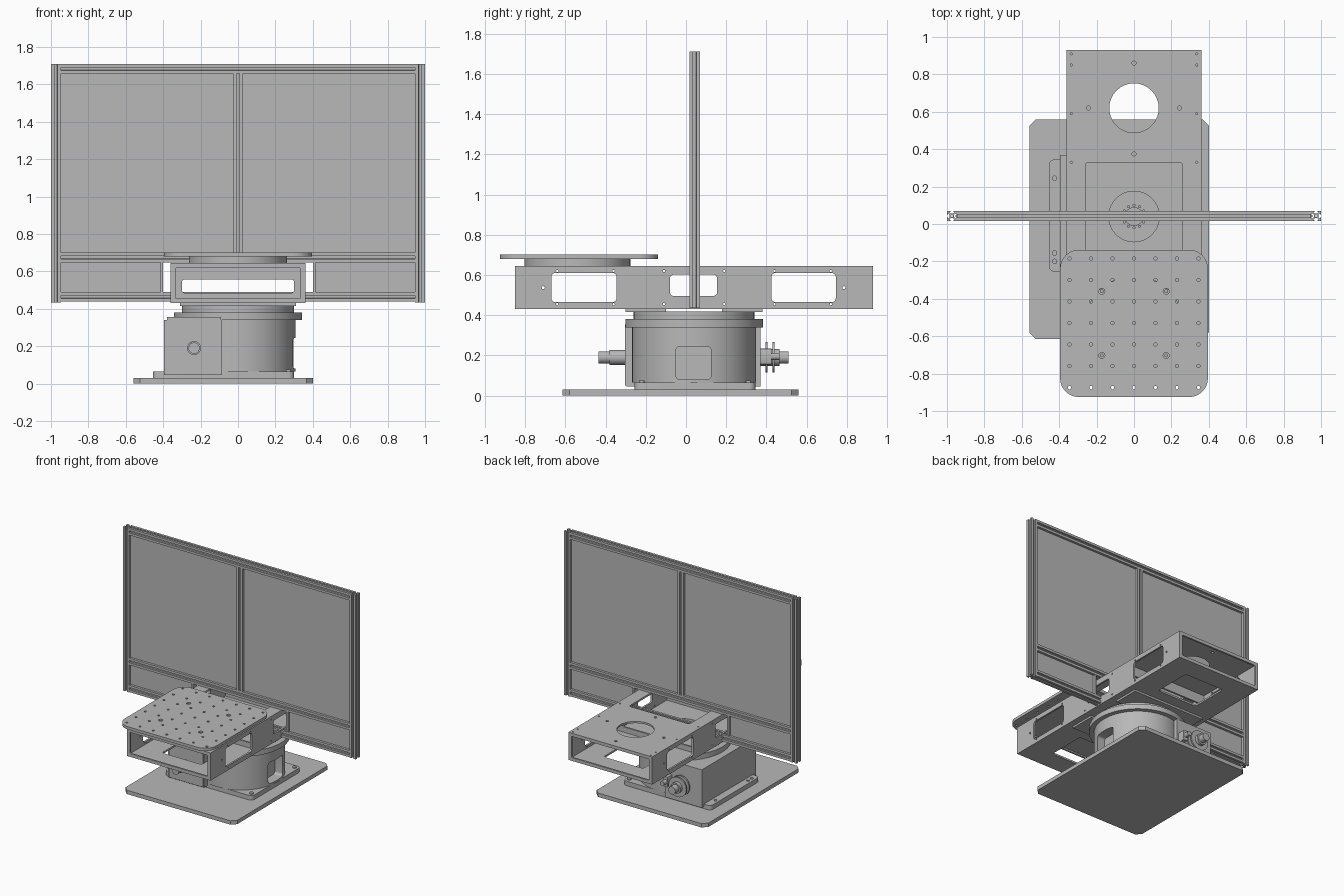
import bpy, bmesh
from math import sin, cos, pi
from mathutils import Matrix

if "Cube" in bpy.data.objects:
    bpy.data.objects.remove(bpy.data.objects["Cube"], do_unlink=True)

grey = bpy.data.materials.new("machined_grey")
grey.use_nodes = True
grey.diffuse_color = (0.48, 0.48, 0.48, 1)
grey.node_tree.nodes["Principled BSDF"].inputs["Base Color"].default_value = grey.diffuse_color

AXES = {
    "z": Matrix.Identity(3),
    "x": Matrix(((0, 0, 1), (1, 0, 0), (0, 1, 0))),
    "y": Matrix(((1, 0, 0), (0, 0, -1), (0, 1, 0))),
}


def circle(u, v, r, n=48):
    return [(u + r * cos(2 * pi * i / n), v + r * sin(2 * pi * i / n)) for i in range(n)]


def rect(u0, u1, v0, v1, r=0.0, n=6):
    """Rectangle outline; r rounds the corners, n = 1 gives a chamfer."""
    if r == 0:
        return [(u0, v0), (u1, v0), (u1, v1), (u0, v1)]
    pts = []
    for k, (u, v) in enumerate([(u1 - r, v1 - r), (u0 + r, v1 - r), (u0 + r, v0 + r), (u1 - r, v0 + r)]):
        for i in range(n + 1):
            a = pi / 2 * (k + i / n)
            pts.append((u + r * cos(a), v + r * sin(a)))
    return pts


def solid(name, loops, axis, lo, hi):
    """Extrude outlines (inner ones become holes) along an axis from lo to hi."""
    cu = bpy.data.curves.new(name, "CURVE")
    cu.dimensions = "2D"
    cu.fill_mode = "BOTH"
    cu.extrude = (hi - lo) / 2
    for pts in loops:
        sp = cu.splines.new("POLY")
        sp.points.add(len(pts) - 1)
        for p, (u, v) in zip(sp.points, pts):
            p.co = (u, v, 0, 1)
        sp.use_cyclic_u = True
    tmp = bpy.data.objects.new(name + "_curve", cu)
    bpy.context.collection.objects.link(tmp)
    bpy.context.view_layer.update()
    me = bpy.data.meshes.new_from_object(tmp.evaluated_get(bpy.context.evaluated_depsgraph_get()))
    bpy.data.objects.remove(tmp, do_unlink=True)
    mid = (lo + hi) / 2 * (-1 if axis == "y" else 1)
    bm = bmesh.new()
    bm.from_mesh(me)
    bmesh.ops.remove_doubles(bm, verts=bm.verts, dist=1e-5)
    bmesh.ops.translate(bm, verts=bm.verts, vec=(0, 0, mid))
    bmesh.ops.transform(bm, matrix=AXES[axis].to_4x4(), verts=bm.verts)
    bmesh.ops.recalc_face_normals(bm, faces=bm.faces)
    bm.to_mesh(me)
    bm.free()
    me.name = name
    me.materials.clear()
    me.materials.append(grey)
    ob = bpy.data.objects.new(name, me)
    bpy.context.collection.objects.link(ob)
    return ob


def box(name, x0, x1, y0, y1, z0, z1):
    return solid(name, [rect(x0, x1, y0, y1)], "z", z0, z1)


def rod(name, axis, u, v, r, lo, hi, n=32):
    return solid(name, [circle(u, v, r, n)], axis, lo, hi)


# base plate and drum foot
solid("base_plate", [rect(-0.56, 0.4, -0.615, 0.56, 0.035, 1)], "z", 0, 0.03)
foot_holes = [circle(-0.425, y, 0.012, 16) for y in (-0.2, -0.155, 0.245)]
solid("drum_foot", [rect(-0.455, 0.3, -0.255, 0.345, 0.03)] + foot_holes, "z", 0.03, 0.065)
for x in (-0.27, 0.27):
    for y in (-0.22, 0.31):
        rod("foot_screw", "z", x, y, 0.014, 0.065, 0.075, 12)

# rotary drum with a side pocket
CY = 0.04
drum = rod("drum", "z", 0, CY, 0.308, 0.065, 0.34, 96)
cutter = solid("pocket_cutter", [rect(-0.05, 0.125, 0.08, 0.245, 0.02)], "x", 0.23, 0.4)
cutter.hide_render = True
mod = drum.modifiers.new("pocket", "BOOLEAN")
mod.operation, mod.solver, mod.object = "DIFFERENCE", "EXACT", cutter
bpy.context.view_layer.objects.active = drum
bpy.ops.object.modifier_apply(modifier="pocket")
bpy.data.objects.remove(cutter, do_unlink=True)
rod("drum_flange", "z", 0, CY, 0.342, 0.34, 0.38, 96)
solid("drum_ring", [circle(0, CY, 0.3, 96), circle(0, CY, 0.15)], "z", 0.38, 0.418)
rod("drum_hub", "z", 0, CY, 0.05, 0.38, 0.4)
for u, v in circle(0, CY, 0.06, 12):
    rod("hub_bolt", "z", u, v, 0.008, 0.38, 0.405, 8)

# gearbox beside the drum, with shaft ends and fitting
GX, GZ = -0.235, 0.19
box("gearbox", -0.395, -0.085, -0.295, 0.37, 0.045, 0.34)
solid("gearbox_front_cover", [rect(-0.38, -0.09, 0.05, 0.355)], "y", -0.303, -0.295)
rod("front_shaft", "y", GX, GZ, 0.03, -0.435, -0.3)
solid("front_shaft_collar", [circle(GX, GZ, 0.037), circle(GX, GZ, 0.03)], "y", -0.38, -0.3)
rod("rear_shaft", "y", GX, GZ, 0.03, 0.37, 0.51)
rod("rear_shaft_body", "y", GX, GZ, 0.042, 0.37, 0.465)
for y in (0.395, 0.43):
    rod("rear_disc", "y", GX, GZ, 0.076, y, y + 0.011)
solid("rear_fitting", [rect(-0.14, -0.1, 0.155, 0.235, 0.008, 2)], "y", 0.37, 0.425)
rod("rear_fitting_tip", "y", -0.12, 0.195, 0.018, 0.42, 0.465, 16)

# hollow carrier arm
W, Y0, Y1, Z0, Z1, T = 0.36, -0.85, 0.93, 0.43, 0.645, 0.014
FRONT, REAR = -0.54, 0.62
windows = [rect(-0.67, -0.345, 0.465, 0.61, 0.02), rect(-0.08, 0.155, 0.495, 0.602, 0.02),
           rect(0.425, 0.745, 0.465, 0.61, 0.02)]
side_holes = [circle(y, z, 0.006, 8) for z in (0.455, 0.62)
              for y in (-0.64, -0.36, -0.11, 0.19, 0.44, 0.72)]
side_holes += [circle(y, 0.537, 0.008, 8) for y in (-0.71, 0.785)]
for s in (-1, 1):
    a, b = sorted((s * W, s * (W - T)))
    solid("arm_side", [rect(Y0, Y1, Z0, Z1)] + windows + side_holes, "x", a, b)
top_holes = [circle(s * 0.335, y, 0.006, 8) for s in (-1, 1) for y in (0.33, 0.59, 0.85, 0.91)]
top_holes += [circle(x, y, 0.011, 12) for x, y in
              ((0, 0.86), (0, 0.375), (-0.243, REAR), (0.243, REAR))]
solid("arm_top", [rect(-W + T, W - T, Y0, Y1), rect(-0.26, 0.26, -0.25, 0.33, 0.02),
                  circle(0, REAR, 0.132, 64)] + top_holes, "z", Z1 - T, Z1)
floor_windows = [rect(-0.17, 0.17, c - 0.15, c + 0.15, 0.02) for c in (FRONT, REAR)]
solid("arm_floor", [rect(-W + T, W - T, Y0, Y1), circle(0, CY, 0.135, 64)] + floor_windows,
      "z", Z0, Z0 + T)
box("arm_pad", -0.31, 0.31, -0.3, -0.1, 0.415, Z0)
box("arm_pad", -0.31, 0.31, 0.18, 0.38, 0.415, Z0)
for y in (Y0, Y1 - T):
    solid("arm_end_frame", [rect(-W + T, W - T, Z0 + T, Z1 - T),
                            rect(-0.335, 0.335, 0.455, 0.62, 0.01)], "y", y, y + T)
for y in (-0.272, 0.34):
    solid("arm_bulkhead", [rect(-W + T, W - T, Z0 + T, Z1 - T),
                           rect(-0.3, 0.3, 0.485, 0.557, 0.015)], "y", y, y + T)

# turntable with a grid of fixing holes
rod("turntable_bearing", "z", 0, FRONT, 0.263, Z1, 0.68, 96)
grid = [circle(0.115 * i, -0.53 + 0.115 * j, 0.009, 10) for i in range(-3, 4) for j in range(-3, 4)]
mounts = [circle(x, y, 0.016, 16) for x in (-0.172, 0.172) for y in (-0.36, -0.703)]
solid("turntable_plate", [rect(-0.395, 0.395, -0.925, -0.138, 0.1, 10)] + grid + mounts,
      "z", 0.68, 0.702)
for u, v in [(x, y) for x in (-0.172, 0.172) for y in (-0.36, -0.703)]:
    rod("turntable_screw", "z", u, v, 0.01, 0.68, 0.695, 12)


# slotted profile frame
def slotted(u, v, h=0.0265):
    """Square section with a T slot in each side."""
    quarter = [(h, -h), (h, -0.008), (0.021, -0.008), (0.021, -0.014), (0.012, -0.007),
               (0.012, 0.007), (0.021, 0.014), (0.021, 0.008), (h, 0.008)]
    pts = []
    for k in range(4):
        c, s = (1, 0, -1, 0)[k], (0, 1, 0, -1)[k]
        pts += [(u + a * c - b * s, v + a * s + b * c) for a, b in quarter]
    return pts


SY, SB, ST = 0.043, 0.435, 1.71
for x in (-0.9735, 0.9735):
    solid("frame_post", [slotted(x, SY), circle(x, SY, 0.005, 10)], "z", SB, ST)
for name, z in (("frame_bottom_rail", 0.4645), ("frame_middle_rail", 0.675), ("frame_top_rail", 1.6835)):
    solid(name, [slotted(SY, z)], "x", -0.947, 0.947)
solid("frame_centre_post", [slotted(0, SY)], "z", 0.7, 1.657)

# infill panels and arm brackets
for s in (-1, 1):
    a, b = sorted((s * 0.02, s * 0.955))
    box("upper_panel", a, b, SY - 0.005, SY + 0.005, 0.69, 1.665)
    a, b = sorted((s * 0.4, s * 0.955))
    box("lower_panel", a, b, SY - 0.005, SY + 0.005, 0.48, 0.66)
    a, b = sorted((s * 0.4, s * 0.415))
    box("panel_edge_bracket", a, b, SY - 0.024, SY + 0.024, 0.49, 0.65)

# smooth round walls, keep edges sharp
bpy.ops.object.select_all(action="DESELECT")
for ob in bpy.context.scene.objects:
    if ob.type == "MESH" and grey.name in ob.data.materials:
        ob.select_set(True)
        bpy.context.view_layer.objects.active = ob
bpy.ops.object.shade_smooth_by_angle(angle=pi / 6)
